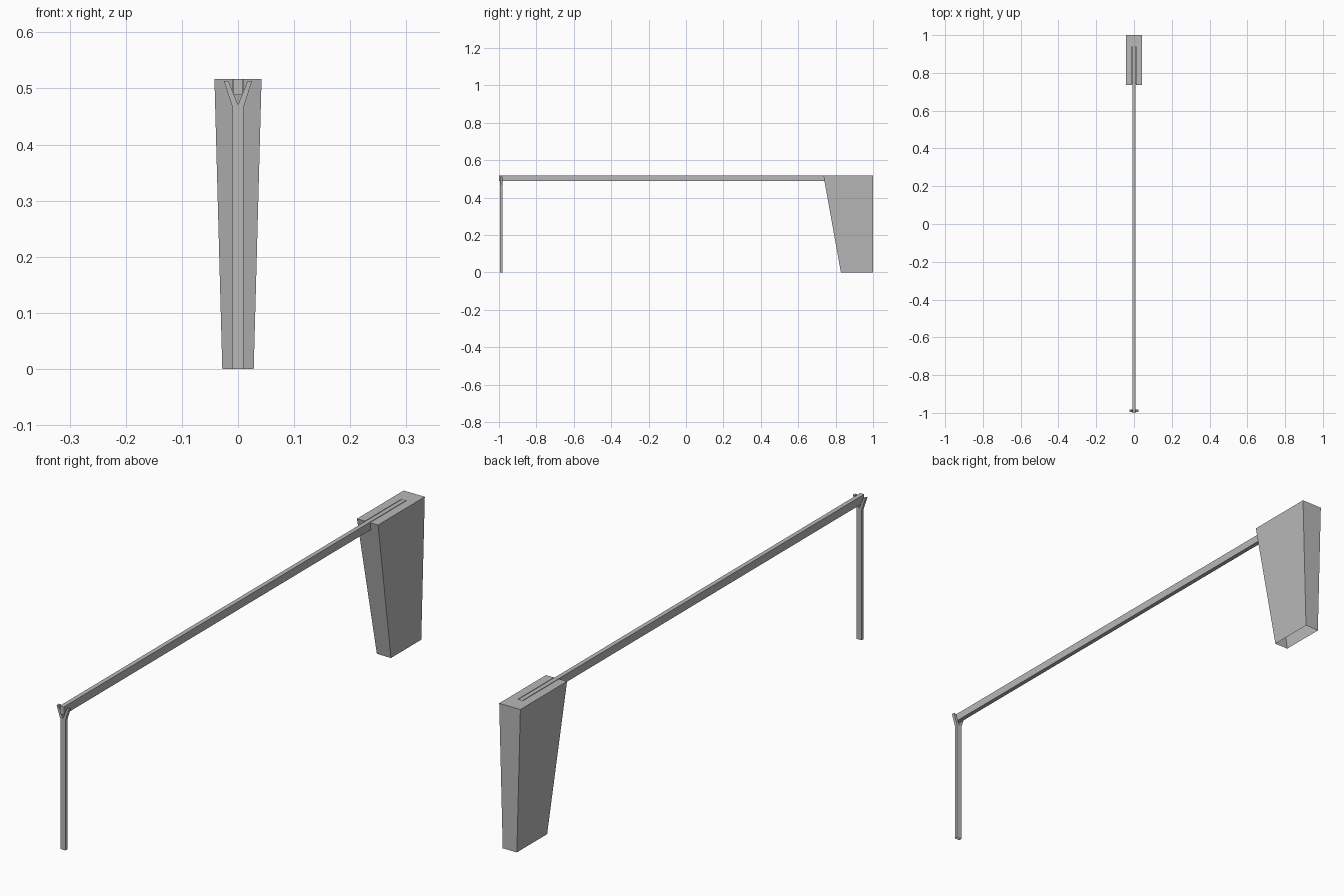
import bpy

if "Cube" in bpy.data.objects:
    bpy.data.objects.remove(bpy.data.objects["Cube"])

grey = bpy.data.materials.new("dark_grey")
grey.diffuse_color = (0.48, 0.48, 0.48, 1)
grey.use_nodes = True
grey.node_tree.nodes["Principled BSDF"].inputs["Base Color"].default_value = grey.diffuse_color


def mesh_object(name, verts, faces):
    mesh = bpy.data.meshes.new(name)
    mesh.from_pydata(verts, [], faces)
    mesh.materials.append(grey)
    mesh.update()
    obj = bpy.data.objects.new(name, mesh)
    bpy.context.collection.objects.link(obj)
    return obj


def extrude_y(name, profile, y0, y1, skip=()):
    """Prism from a counter-clockwise (x, z) outline seen from the front."""
    n = len(profile)
    verts = [(x, y, z) for y in (y0, y1) for x, z in profile]
    sides = [(i, i + n, (i + 1) % n + n, (i + 1) % n) for i in range(n) if i not in skip]
    caps = [tuple(range(n)), tuple(range(2 * n - 1, n - 1, -1))]
    return mesh_object(name, verts, sides + caps)


TOP, BAR_BOTTOM, BAR_END = 0.517, 0.488, 0.94

# Tapered end block: thin shell open underneath, with a slot for the bar
bw, tw, sw = 0.028, 0.042, 0.0102
front_low, front_top = 0.828, 0.735
slot_y = front_top + (front_low - front_top) * (TOP - BAR_BOTTOM) / TOP
slot_end = BAR_END + 0.001
mesh_object("tapered_block",
            [(-bw, front_low, 0), (bw, front_low, 0), (bw, 1, 0), (-bw, 1, 0),
             (-tw, front_top, TOP), (tw, front_top, TOP), (tw, 1, TOP), (-tw, 1, TOP),
             # slot mouth, then slot end
             (-sw, front_top, TOP), (sw, front_top, TOP),
             (-sw, slot_y, BAR_BOTTOM), (sw, slot_y, BAR_BOTTOM),
             (-sw, slot_end, TOP), (sw, slot_end, TOP),
             (-sw, slot_end, BAR_BOTTOM), (sw, slot_end, BAR_BOTTOM)],
            [(0, 1, 5, 9, 11, 10, 8, 4), (1, 2, 6, 5), (2, 3, 7, 6), (3, 0, 4, 7),
             (4, 8, 12, 13, 9, 5, 6, 7),
             (8, 10, 14, 12), (9, 13, 15, 11), (10, 11, 15, 14), (12, 14, 15, 13)])

# Long crossbar, let into the top of the block
extrude_y("crossbar",
          [(-0.008, BAR_BOTTOM), (0.008, BAR_BOTTOM), (0.008, TOP), (-0.008, TOP)],
          -1.0, BAR_END)

# Forked post carrying the free end of the bar, open at the foot
half = [(0.010, 0.0), (0.010, 0.467), (0.025, 0.513), (0.017, 0.513)]
fork = half + [(0.0, 0.471)] + [(-x, z) for x, z in reversed(half)]
extrude_y("forked_post", fork, -0.994, -0.982, skip=(len(fork) - 1,))
